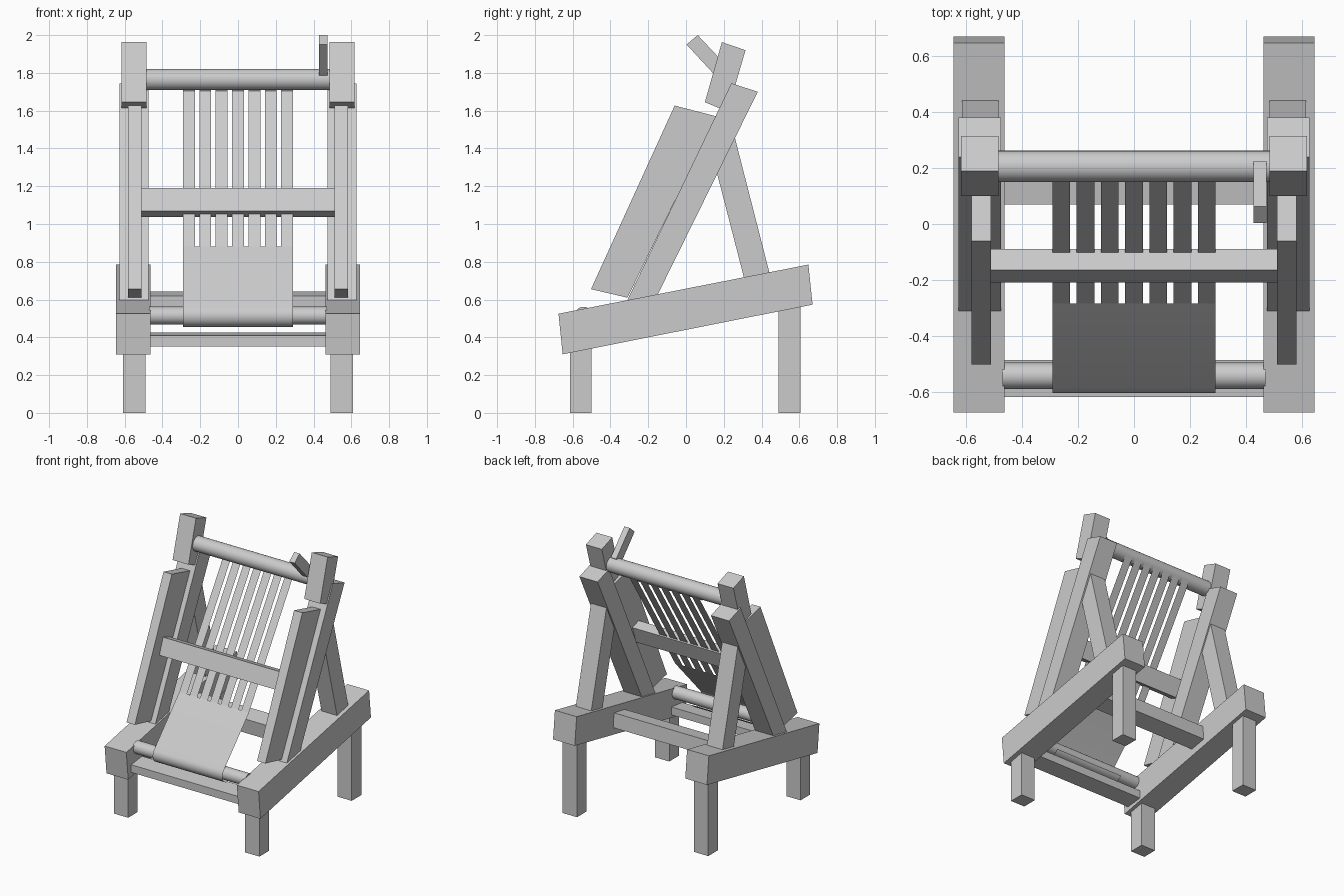
import bpy, bmesh, math

if "Cube" in bpy.data.objects:
    bpy.data.objects.remove(bpy.data.objects["Cube"])


def finish(name, bm, smooth=False):
    mesh = bpy.data.meshes.new(name)
    bm.to_mesh(mesh)
    bm.free()
    obj = bpy.data.objects.new(name, mesh)
    bpy.context.collection.objects.link(obj)
    if smooth:
        bpy.ops.object.select_all(action='DESELECT')
        obj.select_set(True)
        bpy.context.view_layer.objects.active = obj
        bpy.ops.object.shade_smooth_by_angle(angle=math.radians(40))
    return obj


def beam(name, x0, x1, profile, smooth=False):
    """Extrude a closed (y, z) profile along x."""
    bm = bmesh.new()
    a = [bm.verts.new((x0, y, z)) for y, z in profile]
    b = [bm.verts.new((x1, y, z)) for y, z in profile]
    n = len(profile)
    bm.faces.new(a)
    bm.faces.new(b)
    for i in range(n):
        bm.faces.new((a[i], a[(i + 1) % n], b[(i + 1) % n], b[i]))
    bmesh.ops.recalc_face_normals(bm, faces=bm.faces)
    return finish(name, bm, smooth)


def pair(name, x0, x1, profile):
    """The same beam on the right and left side."""
    beam(name + "_right", x0, x1, profile)
    beam(name + "_left", -x1, -x0, profile)


def box(y0, y1, z0, z1):
    return [(y0, z0), (y1, z0), (y1, z1), (y0, z1)]


def arc(c, r, a0, a1, n):
    angles = [math.radians(a0 + (a1 - a0) * i / n) for i in range(n + 1)]
    return [(c[0] + r * math.cos(a), c[1] + r * math.sin(a)) for a in angles]


def roller(name, half, c, r):
    beam(name, -half, half, arc(c, r, 0, 360, 32)[:-1], True)


def sheet(name, x0, x1, path):
    """Thin cloth along an open (y, z) path."""
    bm = bmesh.new()
    rows = [(bm.verts.new((x0, y, z)), bm.verts.new((x1, y, z))) for y, z in path]
    for p, q in zip(rows, rows[1:]):
        bm.faces.new((p[0], p[1], q[1], q[0]))
    finish(name, bm, True)


def tangent_angle(c, r, p):
    """Angle on the circle where a line from p touches its front/top side."""
    dy, dz = p[0] - c[0], p[1] - c[1]
    return math.degrees(math.atan2(dz, dy) + math.acos(r / math.hypot(dy, dz)))


# Base: sloping side rails and four legs
pair("side_rail", 0.463, 0.645, [(-0.675, 0.525), (-0.653, 0.31), (0.67, 0.573), (0.648, 0.785)])
pair("front_leg", 0.49, 0.61, box(-0.615, -0.50, 0, 0.42))
pair("back_leg", 0.49, 0.61, box(0.49, 0.605, 0, 0.65))

# Frame: leaning uprights, front planks, top blocks and rear braces
pair("upright", 0.475, 0.627, [(0.24, 1.745), (0.38, 1.70), (-0.19, 0.545), (-0.333, 0.55)])
pair("front_plank", 0.512, 0.582, [(-0.06, 1.627), (0.16, 1.57), (-0.31, 0.61), (-0.503, 0.655)])
pair("top_block", 0.485, 0.618, [(0.19, 1.963), (0.315, 1.92), (0.22, 1.595), (0.10, 1.645)])
pair("rear_brace", 0.485, 0.615, [(0.235, 1.55), (0.46, 0.67), (0.32, 0.665), (0.115, 1.46)])

# Cross members
beam("middle_crossbeam", -0.513, 0.513, [(-0.165, 1.19), (-0.09, 1.165), (-0.135, 1.037), (-0.21, 1.07)])
beam("front_crossbar", -0.47, 0.47, [(-0.618, 0.41), (-0.487, 0.425), (-0.487, 0.365), (-0.618, 0.352)])
beam("back_crossbar", -0.47, 0.47, [(0.07, 0.62), (0.20, 0.643), (0.21, 0.535), (0.08, 0.51)])

# Rollers and the crank handle
top_c, low_c, wrap_r = (0.206, 1.765), (-0.543, 0.515), 0.061
roller("top_roller", 0.49, top_c, 0.056)
roller("lower_roller", 0.47, low_c, 0.047)
beam("crank_handle", 0.428, 0.473, [(0.003, 1.95), (0.062, 2.0), (0.225, 1.827), (0.165, 1.775)])

# Warp strips over the top roller, joined to woven cloth on the lower roller
joint = (-0.285, 0.88)
strip_path = [joint] + arc(top_c, wrap_r, tangent_angle(top_c, wrap_r, joint), -90, 18)
for i in range(7):
    x = (i - 3) * 0.0867
    sheet(f"warp_strip_{i + 1}", x - 0.0315, x + 0.0315, strip_path)
cloth_path = [joint] + arc(low_c, wrap_r, tangent_angle(low_c, wrap_r, joint), 330, 16)
sheet("woven_cloth", -0.292, 0.292, cloth_path)
